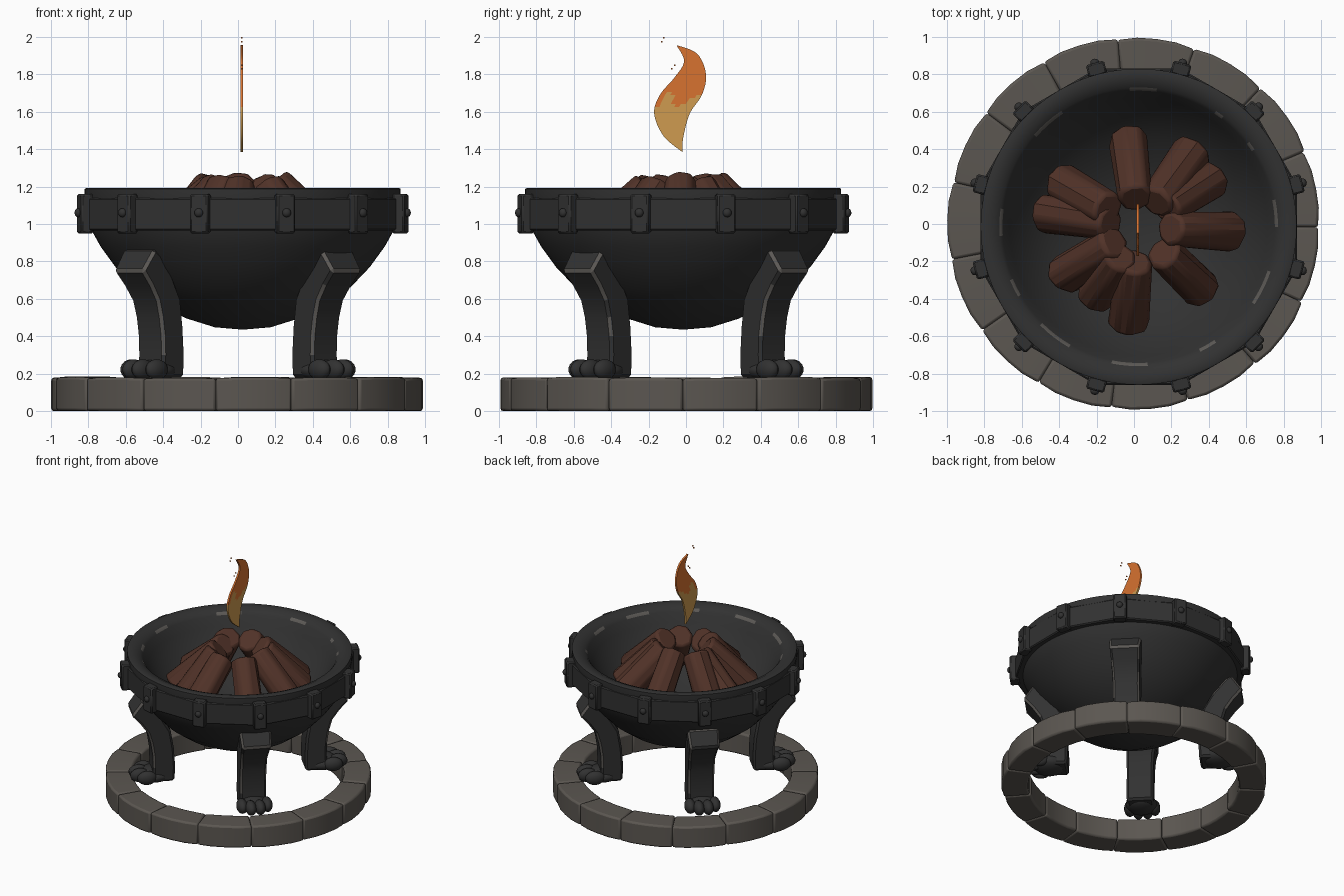
import bpy, bmesh, math, random
from mathutils import Vector, Matrix

if "Cube" in bpy.data.objects:
    bpy.data.objects.remove(bpy.data.objects["Cube"])

random.seed(4)
OFF = Vector((0.025, -0.015, 0))      # bowl sits slightly off the ring centre


def mat(name, rgb):
    m = bpy.data.materials.new(name)
    m.diffuse_color = (*rgb, 1)
    m.use_nodes = True
    m.node_tree.nodes["Principled BSDF"].inputs["Base Color"].default_value = m.diffuse_color
    return m


IRON = mat("dark_iron", (0.031, 0.031, 0.031))
WORN = mat("worn_edge", (0.105, 0.098, 0.09))
STONE = mat("stone", (0.105, 0.094, 0.082))
WOOD = mat("charred_wood", (0.082, 0.032, 0.021))
ORANGE = mat("flame_orange", (0.68, 0.17, 0.03))
YELLOW = mat("flame_yellow", (0.62, 0.33, 0.08))


def finish(bm, name, mats, smooth=35, bevel=0, bevel_mat=-1, segs=1):
    bmesh.ops.recalc_face_normals(bm, faces=bm.faces)
    me = bpy.data.meshes.new(name)
    bm.to_mesh(me)
    bm.free()
    ob = bpy.data.objects.new(name, me)
    bpy.context.collection.objects.link(ob)
    for m in mats:
        me.materials.append(m)
    if smooth:
        bpy.ops.object.select_all(action='DESELECT')
        ob.select_set(True)
        bpy.context.view_layer.objects.active = ob
        bpy.ops.object.shade_smooth_by_angle(angle=math.radians(smooth))
    if bevel:
        b = ob.modifiers.new("bevel", 'BEVEL')
        b.width, b.segments, b.material = bevel, segs, bevel_mat
        b.limit_method, b.angle_limit = 'ANGLE', math.radians(40)
    return ob


def polar(r, a, z):
    return Vector((r * math.cos(a), r * math.sin(a), z))


def lathe(bm, prof, n, phase=0, closed=False):
    """Spin a profile of (radius, height) points; returns faces by profile segment."""
    rings = []
    for r, z in prof:
        if r == 0:
            rings.append([bm.verts.new((OFF.x, OFF.y, z))] * n)
        else:
            rings.append([bm.verts.new(polar(r, phase + math.tau * i / n, z) + OFF) for i in range(n)])
    out = []
    for k in range(len(rings) if closed else len(rings) - 1):
        a, b = rings[k], rings[(k + 1) % len(rings)]
        row = []
        for i in range(n):
            j = (i + 1) % n
            row.append(bm.faces.new(list(dict.fromkeys((a[i], a[j], b[j], b[i])))))
        out.append(row)
    return out


def ball(bm, loc, scale, rot=0):
    m = Matrix.Translation(loc) @ Matrix.Rotation(rot, 4, 'Z') @ Matrix.Diagonal((*scale, 1))
    bmesh.ops.create_uvsphere(bm, u_segments=14, v_segments=9, radius=1, matrix=m)


# Ring of stone blocks
N = 15
for s in range(N):
    bm = bmesh.new()
    a0 = math.radians(-97 + 24 * s)
    ro, ri, top = random.uniform(0.99, 1.0), random.uniform(0.785, 0.8), random.uniform(0.176, 0.184)
    rings = []
    for i in range(5):
        a = a0 + math.radians(24) * i / 4
        edge = 0.008 if i in (0, 4) else 0
        rings.append([bm.verts.new(polar(r, a, z)) for r, z in
                      ((ri, 0), (ro - edge, 0), (ro - edge, top - edge / 2), (ri, top - edge / 2))])
    for p, q in zip(rings, rings[1:]):
        for k in range(4):
            bm.faces.new((p[k], p[(k + 1) % 4], q[(k + 1) % 4], q[k]))
    bm.faces.new(rings[0])
    bm.faces.new(rings[-1])
    finish(bm, f"ring_stone_{s + 1}", [STONE], bevel=0.014, segs=2)

# Bowl with a thick rim and worn patches on the inner lip
bm = bmesh.new()
prof = [(0, .435), (.15, .448), (.3, .495), (.45, .57), (.58, .665), (.68, .77), (.76, .88), (.81, .97),
        (.835, 1.08), (.845, 1.14), (.845, 1.188), (.835, 1.193), (.79, 1.19), (.745, 1.17), (.728, 1.15), (.69, 1.08),
        (.61, .95), (.48, .82), (.3, .72), (.15, .675), (0, .66)]
rows = lathe(bm, prof, 96)
i = 0
while i < 92:
    run = random.randint(1, 4)
    for f in rows[13][i:i + run]:
        f.material_index = 1
    i += run + random.randint(4, 10)
finish(bm, "bowl", [IRON, WORN], 40)

# Twelve-sided iron band
bm = bmesh.new()
lathe(bm, [(.80, .965), (.875, .965), (.875, 1.14), (.80, 1.14)], 12, math.radians(15), True)
finish(bm, "rim_band", [IRON, WORN], 20, bevel=0.008)

# Brackets and bolts over the band corners
bm, bolts = bmesh.new(), bmesh.new()
for k in range(12):
    a = math.radians(15 + 30 * k)
    m = (Matrix.Translation(polar(.872, a, 1.055) + OFF) @ Matrix.Rotation(a, 4, 'Z')
         @ Matrix.Diagonal((.07, .1, .21, 1)))
    bmesh.ops.create_cube(bm, size=1, matrix=m)
    ball(bolts, polar(.91, a, 1.06) + OFF, (.02, .024, .024), a)
finish(bm, "band_brackets", [IRON, WORN], 30, bevel=0.009)
finish(bolts, "bracket_bolts", [IRON], 60)

# Four legs with paw feet
leg = [(.67, .18), (.662, .3), (.665, .4), (.68, .5), (.705, .59), (.76, .67), (.83, .75), (.745, .87),
       (.70, .84), (.60, .72), (.53, .6), (.505, .45), (.495, .3), (.5, .18)]
for k, name in enumerate(("back_right", "back_left", "front_left", "front_right")):
    a = math.radians(45 + 90 * k)
    rot = Matrix.Rotation(a, 4, 'Z')
    bm = bmesh.new()
    sides = []
    for sgn in (-1, 1):
        sides.append([bm.verts.new(rot @ Vector((r, sgn * (.1 + .02 * max(0, (z - .55) / .3)), z)))
                      for r, z in leg])
    bm.faces.new(sides[0])
    bm.faces.new(sides[1])
    n = len(leg)
    for i in range(n):
        j = (i + 1) % n
        bm.faces.new((sides[0][i], sides[0][j], sides[1][j], sides[1][i]))
    bmesh.ops.recalc_face_normals(bm, faces=bm.faces)
    # chamfer the body, then pick out part of the outer edges as worn
    es = [e for e in bm.edges if e.calc_face_angle(0) > 0.6]
    res = bmesh.ops.bevel(bm, geom=es, offset=0.016, segments=1, affect='EDGES')
    for f in res['faces']:
        c = rot.inverted() @ f.calc_center_median()
        if c.x > .64 and c.z > .28 and random.random() < .8:
            f.material_index = 1
    finish(bm, f"{name}_leg", [IRON, WORN], 30)

    bm = bmesh.new()
    ball(bm, rot @ Vector((.64, 0, .215)), (.13, .12, .06), a)
    for y, r in ((-.095, .71), (-.035, .755), (.035, .755), (.095, .71)):
        ball(bm, rot @ Vector((r, y, .222)), (.075, .042, .055), a)
    finish(bm, f"{name}_paw", [IRON], 60)

# Logs leaning together in the bowl: (angle, inner radius, outer radius)
logs = [(97, .17, .46), (54, .17, .48), (33, .19, .46), (-3, .18, .49), (-45, .2, .47), (-96, .2, .51),
        (-122, .2, .42), (-147, .17, .47), (172, .17, .5), (150, .2, .46)]
for k, (deg, r0, r1) in enumerate(logs):
    a = math.radians(deg)
    p = polar(r1, a, .90) + OFF
    q = polar(r0, a, 1.205 - .012 * (k % 3)) + OFF
    d = q - p
    bm = bmesh.new()
    m = (Matrix.Translation((p + q) / 2) @ d.to_track_quat('Z', 'Y').to_matrix().to_4x4()
         @ Matrix.Rotation(random.uniform(0, .7), 4, 'Z'))
    bmesh.ops.create_cone(bm, cap_ends=True, segments=8, radius1=.112, radius2=.098,
                          depth=d.length + .04, matrix=m)
    for v in bm.verts:
        v.co += Vector([random.uniform(-.008, .008) for _ in range(3)])
    finish(bm, f"log_{k + 1}", [WOOD], 30, bevel=0.022, segs=2)

# Flame: a thin S-shaped card in the y-z plane, left and right edges from the base up
left = [(-.02, 1.385), (-.12, 1.47), (-.17, 1.59), (-.14, 1.69), (-.06, 1.785), (-.01, 1.87), (-.05, 1.955)]
right = [(-.018, 1.386), (-.015, 1.46), (.02, 1.59), (.085, 1.69), (.107, 1.80), (.06, 1.91), (-.048, 1.956)]


def smooth_path(pts, t):
    """Catmull-Rom point at t in 0..1."""
    u = t * (len(pts) - 1)
    i = min(int(u), len(pts) - 2)
    f = u - i
    g = lambda j: Vector(pts[max(0, min(len(pts) - 1, j))])
    p0, p1, p2, p3 = g(i - 1), g(i), g(i + 1), g(i + 2)
    return 0.5 * (2 * p1 + (p2 - p0) * f + (2 * p0 - 5 * p1 + 4 * p2 - p3) * f * f
                  + (3 * p1 - p0 - 3 * p2 + p3) * f ** 3)


bm = bmesh.new()
R, C = 36, 8
grid = []
for i in range(R + 1):
    l, r = smooth_path(left, i / R), smooth_path(right, i / R)
    grid.append([bm.verts.new((.013, *l.lerp(r, c / C))) for c in range(C + 1)])
for i in range(R):
    for c in range(C):
        f = bm.faces.new((grid[i][c], grid[i][c + 1], grid[i + 1][c + 1], grid[i + 1][c]))
        # yellow core low down, licking up the middle
        f.material_index = 1 if i / R < .38 + .14 * math.sin(c * 1.1) * (1 - c / C) + .012 * c else 0
geo = bmesh.ops.extrude_face_region(bm, geom=bm.faces[:], use_keep_orig=True)
bmesh.ops.translate(bm, vec=(.014, 0, 0), verts=[g for g in geo['geom'] if isinstance(g, bmesh.types.BMVert)])
finish(bm, "flame", [ORANGE, YELLOW], 40)

# Sparks
bm = bmesh.new()
for y, z in ((-.12, 1.995), (-.13, 1.975), (-.06, 1.85), (-.075, 1.83)):
    bmesh.ops.create_cube(bm, size=.008, matrix=Matrix.Translation((.02, y, z)))
finish(bm, "sparks", [ORANGE], 0)
